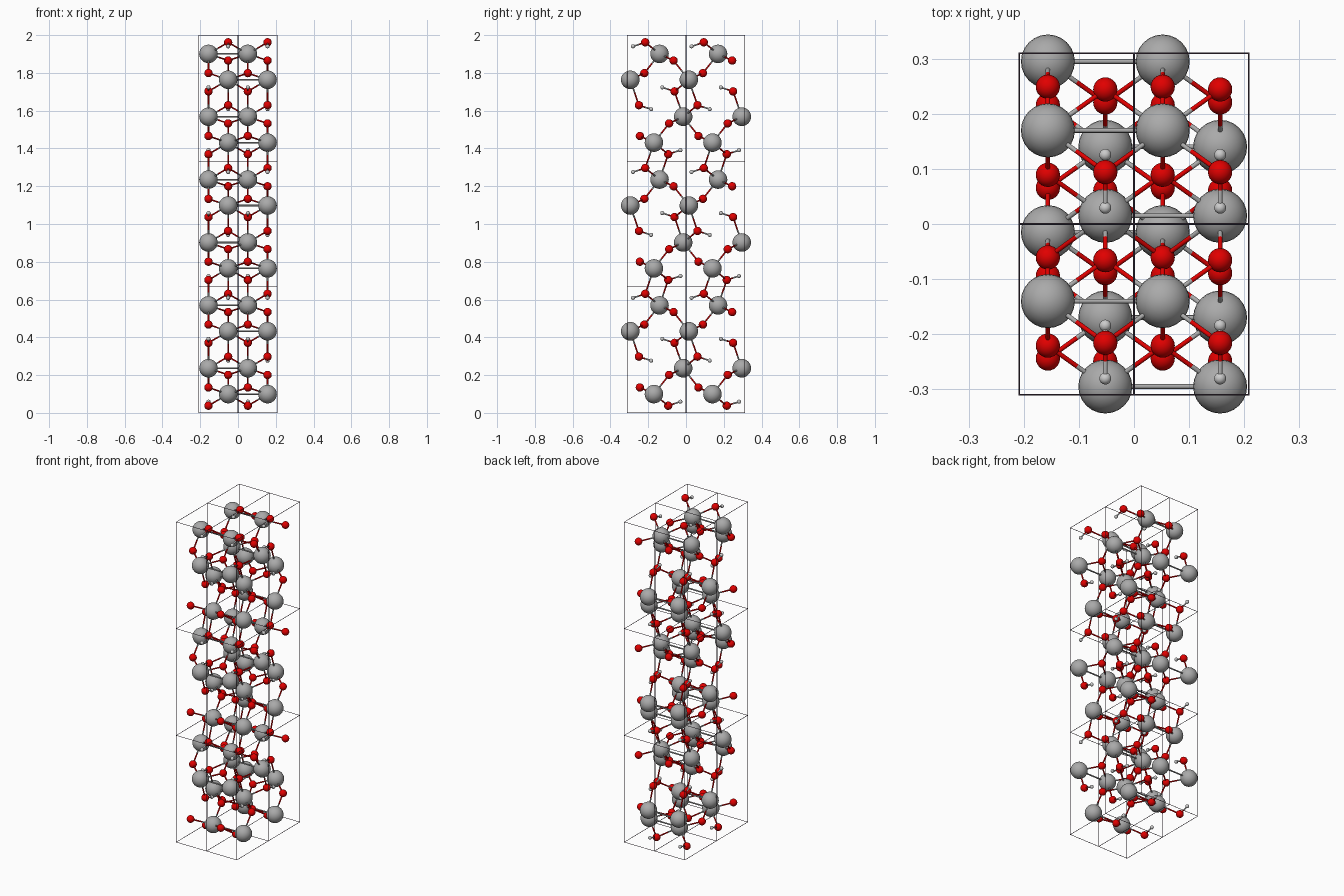
import bpy, bmesh
from mathutils import Vector, Matrix
from itertools import product, combinations

if "Cube" in bpy.data.objects:
    bpy.data.objects.remove(bpy.data.objects["Cube"])

# Unit cell size, repeats and edge thickness
CELL = Vector((0.2085, 0.310, 0.6657))
REP = (2, 2, 3)
EDGE_R = 0.0014
BOND_R = 0.0042
ORIGIN = Vector((-CELL.x, -CELL.y, EDGE_R))

# One site per kind (fractions of the cell), ball radius and colour
KINDS = {
    "metal": dict(sites=[(0.75, 0.452, 0.147)], r=0.0490, col=(0.40, 0.40, 0.40)),
    "oxygen": dict(sites=[(0.25, 0.212, 0.200), (0.25, 0.696, 0.055)], r=0.0220, col=(0.75, 0.0, 0.0)),
    "hydrogen": dict(sites=[(0.25, 0.905, 0.087)], r=0.0108, col=(0.55, 0.55, 0.55)),
}


def symmetric_copies(site):
    """Four copies of a site: glide and inversion, wrapped into the cell."""
    x, y, z = site
    copies = [(x, y, z), (x + 0.5, y + 0.5, 0.5 - z), (-x, -y, -z), (0.5 - x, 0.5 - y, z + 0.5)]
    return [Vector(c % 1.0 for c in p) for p in copies]


def place(frac):
    return ORIGIN + Vector(f * c for f, c in zip(frac, CELL))


def add_rod(bm, a, b, r, sides=12, caps=False):
    d = b - a
    m = Matrix.Translation((a + b) / 2) @ d.to_track_quat('Z', 'Y').to_matrix().to_4x4()
    bmesh.ops.create_cone(bm, cap_ends=caps, segments=sides, radius1=r, radius2=r,
                          depth=d.length, matrix=m)


def finish(bm, name, mat, smooth=True):
    me = bpy.data.meshes.new(name)
    bm.to_mesh(me)
    bm.free()
    me.materials.append(mat)
    for p in me.polygons:
        p.use_smooth = smooth
    ob = bpy.data.objects.new(name, me)
    bpy.context.collection.objects.link(ob)


def material(name, col):
    m = bpy.data.materials.new(name)
    m.diffuse_color = (*col, 1)
    m.use_nodes = True
    m.node_tree.nodes["Principled BSDF"].inputs["Base Color"].default_value = m.diffuse_color
    return m


# Atom balls
atoms = []
mats = {}
for kind, k in KINDS.items():
    mats[kind] = material(kind, k["col"])
    bm = bmesh.new()
    for site in k["sites"]:
        for p in symmetric_copies(site):
            for n in product(*(range(c) for c in REP)):
                pos = place(p + Vector(n))
                atoms.append((kind, pos))
                bmesh.ops.create_uvsphere(bm, u_segments=24, v_segments=14, radius=k["r"],
                                          matrix=Matrix.Translation(pos))
    finish(bm, kind + "_balls", mats[kind])

# Bonds: each half takes the colour of its own atom
LIMIT = {("metal", "oxygen"): 0.155, ("metal", "metal"): 0.214, ("oxygen", "hydrogen"): 0.08}
bond_bm = {kind: bmesh.new() for kind in KINDS}
for (ka, a), (kb, b) in combinations(atoms, 2):
    if (a - b).length < LIMIT.get((ka, kb), 0):
        mid = (a + b) / 2
        add_rod(bond_bm[ka], a, mid, BOND_R)
        add_rod(bond_bm[kb], mid, b, BOND_R)
for kind, bm in bond_bm.items():
    finish(bm, kind + "_bonds", mats[kind])

# Cell frame: thin rods along every cell edge
frame = bmesh.new()
for axis in range(3):
    u, v = [i for i in range(3) if i != axis]
    for i, j in product(range(REP[u] + 1), range(REP[v] + 1)):
        start, end = [0, 0, 0], [0, 0, 0]
        start[u] = end[u] = i
        start[v] = end[v] = j
        end[axis] = REP[axis]
        add_rod(frame, place(start), place(end), EDGE_R, 8, True)
finish(frame, "cell_frame", material("frame_dark", (0.08, 0.05, 0.08)), False)
